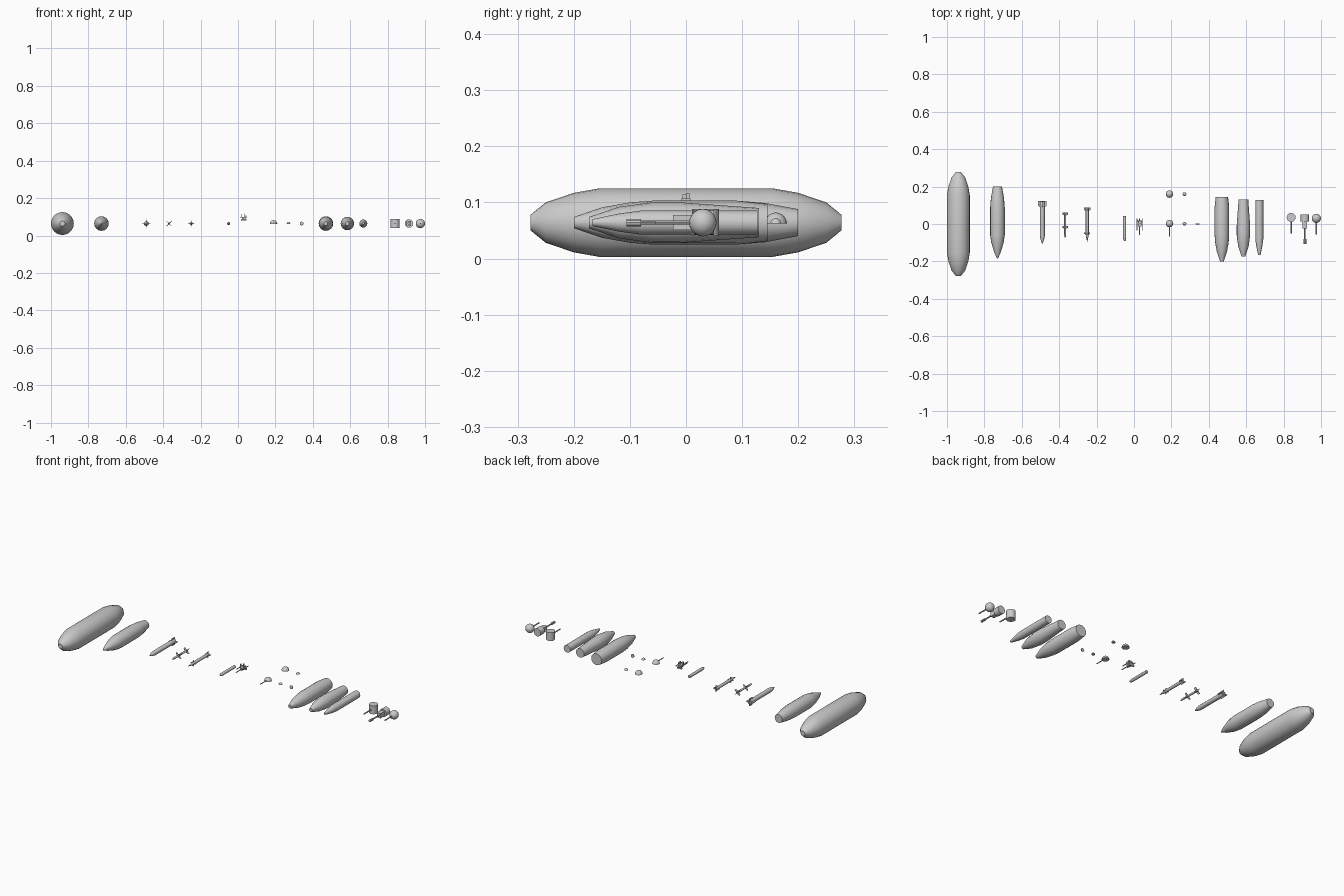
import bpy, bmesh, math
from mathutils import Matrix, Vector

if "Cube" in bpy.data.objects:
    bpy.data.objects.remove(bpy.data.objects["Cube"])

ZC = 0.064


def finish(bm, name, angle=35):
    bmesh.ops.recalc_face_normals(bm, faces=bm.faces)
    me = bpy.data.meshes.new(name)
    bm.to_mesh(me)
    bm.free()
    ob = bpy.data.objects.new(name, me)
    bpy.context.collection.objects.link(ob)
    bpy.ops.object.select_all(action='DESELECT')
    ob.select_set(True)
    bpy.context.view_layer.objects.active = ob
    bpy.ops.object.shade_smooth_by_angle(angle=math.radians(angle))
    return ob


def lathe(bm, profile, origin, axis='Y', seg=16):
    """Revolve (position, radius) pairs about an axis through origin."""
    rings = []
    o = Vector(origin)
    for p, r in profile:
        ring = []
        for i in range(seg):
            a = 2 * math.pi * i / seg
            u, v = r * math.cos(a), r * math.sin(a)
            ring.append(bm.verts.new(o + Vector((u, p, v) if axis == 'Y' else (u, v, p))))
        rings.append(ring)
    for a, b in zip(rings, rings[1:]):
        for i in range(seg):
            j = (i + 1) % seg
            bm.faces.new((a[i], a[j], b[j], b[i]))
    bm.faces.new(rings[0])
    bm.faces.new(rings[-1])


def body(name, x, profile, seg=16):
    bm = bmesh.new()
    lathe(bm, profile, (x, 0, ZC), seg=seg)
    return finish(bm, name)


def box(bm, c, s):
    bmesh.ops.create_cube(bm, size=1, matrix=Matrix.Translation(c) @ Matrix.Diagonal((*s, 1)))


def fins(bm, x, y_front, y_back, span, sweep, turn):
    """Four thin swept fins around a missile body."""
    t = 0.0012
    for k in range(4):
        rot = Matrix.Rotation(math.radians(turn + 90 * k), 4, 'Y')
        outline = [(0.002, y_front), (span, y_front + sweep), (span, y_back), (0.002, y_back)]
        sides = [[bm.verts.new(Vector((x, 0, ZC)) + rot @ Vector((r, y, s)))
                  for r, y in outline] for s in (-t, t)]
        bm.faces.new(sides[0])
        bm.faces.new(sides[1][::-1])
        for i in range(4):
            j = (i + 1) % 4
            bm.faces.new((sides[0][i], sides[0][j], sides[1][j], sides[1][i]))


# Large tanks
body("large_tank", -0.939, [(-0.277, .014), (-0.25, .036), (-0.2, .053), (-0.155, .061),
                            (0.155, .061), (0.2, .053), (0.25, .036), (0.277, .014)], 24)
body("drop_tank", -0.73, [(-0.185, .003), (-0.15, .018), (-0.1, .033), (-0.06, .039),
                          (0.09, .039), (0.14, .035), (0.2, .024)])

# Missiles: x, body profile, fin sets
missiles = [
    ("heavy_missile", -0.49, [(-0.105, .002), (-0.085, .009), (-0.065, .013), (0.12, .013)],
     [(0.085, 0.122, 0.022, 0.012)], 0),
    ("light_missile", -0.368, [(-0.072, .002), (-0.06, .0055), (0.062, .0055)],
     [(0.045, 0.062, 0.02, 0.006), (-0.026, -0.012, 0.02, 0.006)], 45),
    ("medium_missile", -0.25, [(-0.095, .001), (-0.07, .006), (-0.055, .0085), (0.086, .0085)],
     [(0.068, 0.088, 0.017, 0.007), (-0.06, -0.045, 0.016, 0.007)], 0),
]
for name, x, prof, sets, turn in missiles:
    bm = bmesh.new()
    lathe(bm, prof, (x, 0, ZC), seg=12)
    for yf, yb, span, sweep in sets:
        fins(bm, x, yf, yb, span, sweep, turn)
    finish(bm, name)
body("rocket_tube", -0.05, [(-0.092, .003), (-0.085, .007), (-0.072, .0085), (0.042, .0085)], 12)

# Open gun mount with several barrels
bm = bmesh.new()
gx = 0.03
box(bm, (gx, 0.002, 0.092), (0.018, 0.03, 0.012))
box(bm, (gx, 0.016, 0.083), (0.03, 0.008, 0.008))
box(bm, (gx - 0.012, 0.0, 0.107), (0.003, 0.012, 0.014))
box(bm, (gx + 0.004, 0.003, 0.107), (0.004, 0.006, 0.02))
box(bm, (gx + 0.013, 0.0, 0.1), (0.004, 0.016, 0.014))
for dx, dz in ((-0.014, 0.096), (0, 0.09), (0.014, 0.096)):
    lathe(bm, [(-0.06 if dx == 0 else -0.035, .0025), (0.03, .0025)], (gx + dx, 0, dz), seg=8)
finish(bm, "gun_mount")

# Small domes: front row with barrels, back row plain
for name, x, y, r, barrel in (("large_dome_gun", 0.19, 0.002, 0.02, 0.066),
                              ("small_dome_gun", 0.27, 0.002, 0.01, 0),
                              ("large_dome", 0.19, 0.16, 0.02, 0),
                              ("small_dome", 0.27, 0.16, 0.01, 0)):
    bm = bmesh.new()
    prof = [(r * math.sin(a), max(r * math.cos(a), .0003))
            for a in (math.pi / 2 * i / 5 for i in range(6))]
    lathe(bm, prof, (x, y, ZC - 0.002), 'Z')
    if barrel:
        lathe(bm, [(-barrel, .0025), (0, .0025)], (x, 0, ZC + 0.004), seg=8)
    finish(bm, name)
body("small_disc", 0.34, [(-0.003, .007), (-0.001, .01), (0.003, .01)])

# Nacelles with pointed nose and flat tail
body("large_nacelle", 0.47, [(-0.2, .010), (-0.15, .027), (-0.1, .036), (-0.06, .039),
                             (0.09, .039), (0.145, .033)])
body("tapered_nacelle", 0.585, [(-0.173, .010), (-0.12, .028), (-0.06, .036),
                                (-0.01, .036), (0.13, .026)])
body("slim_nacelle", 0.67, [(-0.167, .006), (-0.12, .016), (-0.08, .0215), (0.127, .0215)])

# Turrets
bm = bmesh.new()
lathe(bm, [(-0.024, .024), (0.024, .024)], (0.84, 0.035, ZC), 'Z')
lathe(bm, [(-0.052, .0035), (0.02, .0035)], (0.84, 0, ZC), seg=8)
finish(bm, "drum_turret")

bm = bmesh.new()
lathe(bm, [(0.014, .0225), (0.05, .0225)], (0.914, 0, ZC))
box(bm, (0.914, -0.004, ZC), (0.024, 0.038, 0.027))
lathe(bm, [(-0.106, .007), (-0.08, .007), (-0.08, .004), (-0.02, .004)], (0.914, 0, ZC), seg=10)
finish(bm, "cannon_turret")

bm = bmesh.new()
bmesh.ops.create_uvsphere(bm, u_segments=16, v_segments=10, radius=0.0245,
                          matrix=Matrix.Translation((0.975, 0.03, ZC)))
lathe(bm, [(-0.055, .0035), (0.02, .0035)], (0.975, 0, ZC), seg=8)
finish(bm, "ball_turret")
